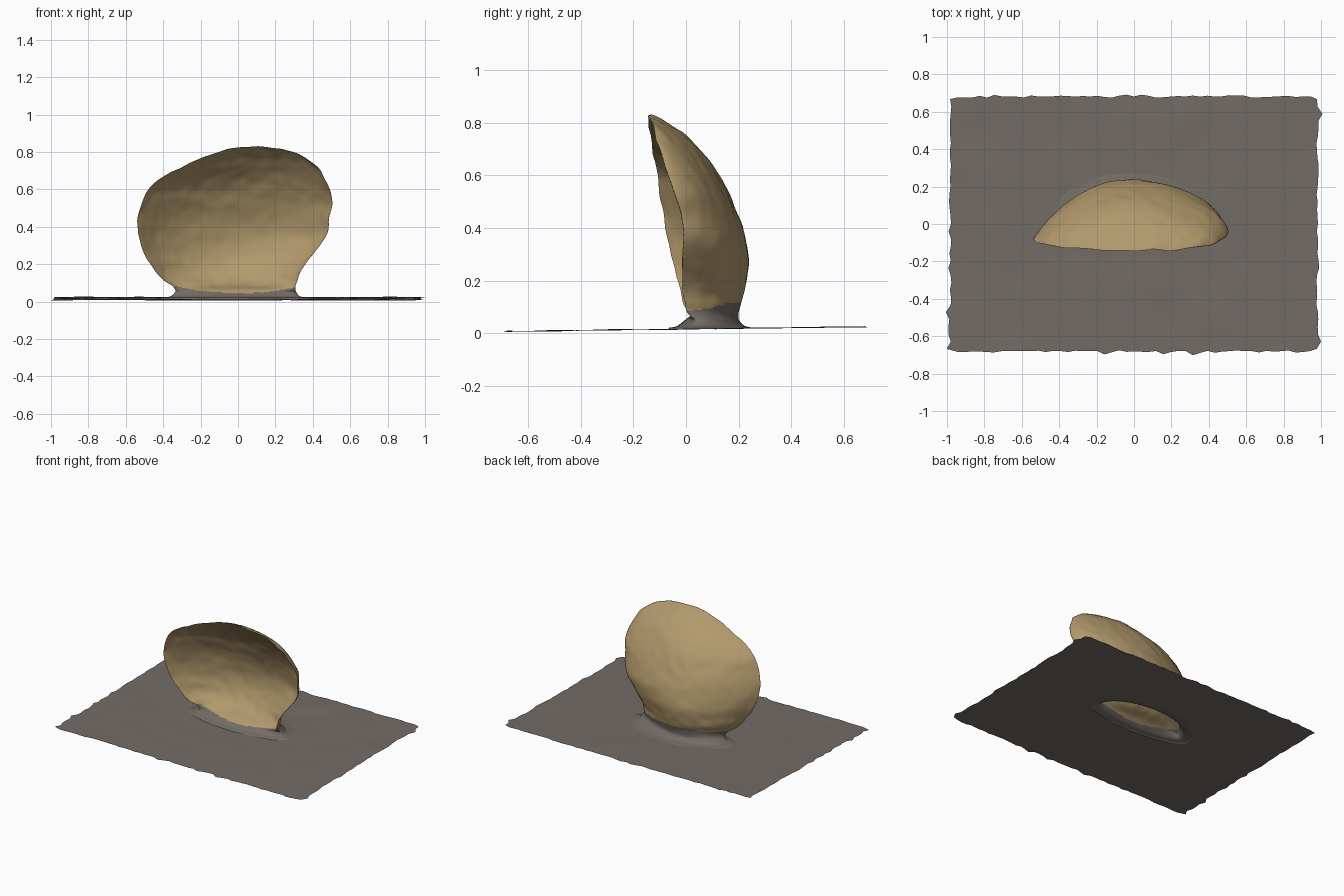
import bpy, bmesh, math, random
from mathutils import Vector, noise

if "Cube" in bpy.data.objects:
    bpy.data.objects.remove(bpy.data.objects["Cube"])

random.seed(4)
N = 84  # points along the back half (and the front half) of each section


def material(name, rgb):
    m = bpy.data.materials.new(name)
    m.diffuse_color = (*rgb, 1)
    m.use_nodes = True
    m.node_tree.nodes["Principled BSDF"].inputs["Base Color"].default_value = m.diffuse_color
    return m


tan = material("shell tan", (0.445, 0.319, 0.150))
grey = material("ground grey", (0.171, 0.150, 0.133))


def ground_z(x, y):
    return 0.016 + 0.013 * y + 0.004 * noise.noise(Vector((x * 5, y * 5, 3)))


# Horizontal sections: z, left x, right x, left y, right y, back y, inner y
SECTIONS = [
    (.020, -.42, .39, .05, .05, .27, -.07),
    (.027, -.365, .335, .05, .05, .225, -.035),
    (.05, -.335, .312, .045, .04, .202, -.003),
    (.065, -.332, .308, .03, .015, .198, .02),
    (.085, -.345, .31, .015, .0, .2, .07),
    (.11, -.385, .318, -.01, -.005, .207, .11),
    (.15, -.43, .33, -.02, -.015, .22, .145),
    (.2, -.47, .365, -.035, -.015, .232, .17),
    (.27, -.51, .415, -.05, -.01, .238, .185),
    (.36, -.535, .475, -.07, -.005, .222, .18),
    (.45, -.535, .485, -.085, -.02, .195, .155),
    (.53, -.515, .505, -.1, -.045, .16, .12),
    (.6, -.48, .49, -.11, -.07, .123, .085),
    (.67, -.40, .455, -.125, -.09, .075, .035),
    (.72, -.30, .425, -.13, -.11, .03, -.01),
    (.76, -.21, .37, -.135, -.12, -.01, -.045),
    (.79, -.13, .315, -.14, -.125, -.055, -.08),
    (.81, -.07, .26, -.143, -.135, -.085, -.105),
    (.825, .01, .18, -.142, -.14, -.115, -.125),
    (.83, .09, .11, -.135, -.135, -.13, -.132),
]


def smooth_rows(rows, sub):
    """Catmull-Rom interpolation between the sections."""
    out = []
    for i in range(len(rows) - 1):
        p = [rows[max(0, min(len(rows) - 1, i + k))] for k in (-1, 0, 1, 2)]
        for s in range(sub):
            t = s / sub
            out.append([0.5 * (2 * b + (c - a) * t + (2 * a - 5 * b + 4 * c - d) * t * t
                               + (3 * b - a - 3 * c + d) * t ** 3) for a, b, c, d in zip(*p)])
    return out + [list(rows[-1])]


def section(row):
    """Closed crescent: back arc left to right, then inner arc right to left."""
    z, xl, xr, yl, yr, yb, yf = row
    k = max(0, min(1, (z - .06) / .15))
    rough = max(0, min(1, (z - .03) / .06))
    pts = []
    for i in range(2 * N):
        t = math.pi * i / N
        u = (1 - math.cos(t)) / 2
        e = 1 + k * (0.85 - 0.65 * u)
        base = yl + (yr - yl) * u
        depth = (yb if i <= N else yf) - (yl + yr) / 2
        p = Vector((xl + (xr - xl) * u, base + depth * abs(math.sin(t)) ** e, z))
        n = noise.noise_vector(p * 5) * 0.006 + noise.noise_vector(p * 17) * 0.004
        pts.append(p + n * rough)
    return pts


def loft(name, rings, mats, rule=None, cap=False):
    bm = bmesh.new()
    vr = [[bm.verts.new(p) for p in r] for r in rings]
    for a, b in zip(vr, vr[1:]):
        n = len(a)
        for i in range(n):
            j = (i + 1) % n
            f = bm.faces.new((a[i], b[i], b[j], a[j]))
            f.smooth = True
            if rule:
                f.material_index = rule(i, f.calc_center_median())
    if cap:
        bm.faces.new(list(reversed(vr[-1])))
    me = bpy.data.meshes.new(name)
    bm.to_mesh(me)
    bm.free()
    for m in mats:
        me.materials.append(m)
    ob = bpy.data.objects.new(name, me)
    bpy.context.collection.objects.link(ob)
    return ob


def foot_colour(i, c):
    """Grey foot at the bottom of the shell, tan above."""
    if i < N:
        limit = .085 + .15 * max(c.y, 0) + .01 * noise.noise(c * 9)
    else:
        limit = .045 + .035 * min(1, abs(c.x) / .32) ** 2
    return 1 if c.z < limit else 0


# Hollow dish-shaped shell, open underneath
rings = [section(r) for r in smooth_rows(SECTIONS, 4)]
for p in rings[0]:
    p.z = ground_z(p.x, p.y)
loft("shell", rings, [tan, grey], foot_colour, cap=True)

# Ragged ground sheet with a hole under the shell
HX, HY = 0.975, 0.675
half = 2 * HX + 2 * HY


def border(i):
    """Point on the rectangle, starting mid-left and running over the back."""
    d = half * (i % N) / N
    if d < HY:
        x, y = -HX, d
    elif d < HY + 2 * HX:
        x, y = -HX + d - HY, HY
    else:
        x, y = HX, half - d
    return Vector((x, y, 0)) * (1 if i < N else -1)


edge = []
for i in range(2 * N):
    p = border(i)
    j = random.uniform(-.012, .012) + (random.uniform(-.01, .022) if random.random() < .3 else 0)
    if abs(p.x) > HX - .001:
        p.x += math.copysign(j, p.x)
    else:
        p.y += math.copysign(j, p.y)
    edge.append(p)

sheet = []
steps = 16
for s in range(steps + 1):
    t = (s / steps)
    ring = []
    for i in range(2 * N):
        # the jagged border lies in the outermost ring only
        outer = edge[i] if s == 0 else border(i) * 0.99
        p = outer.lerp(rings[0][i], t)
        p.z = ground_z(p.x, p.y)
        ring.append(p)
    sheet.append(ring)
loft("ground_sheet", sheet, [grey])
